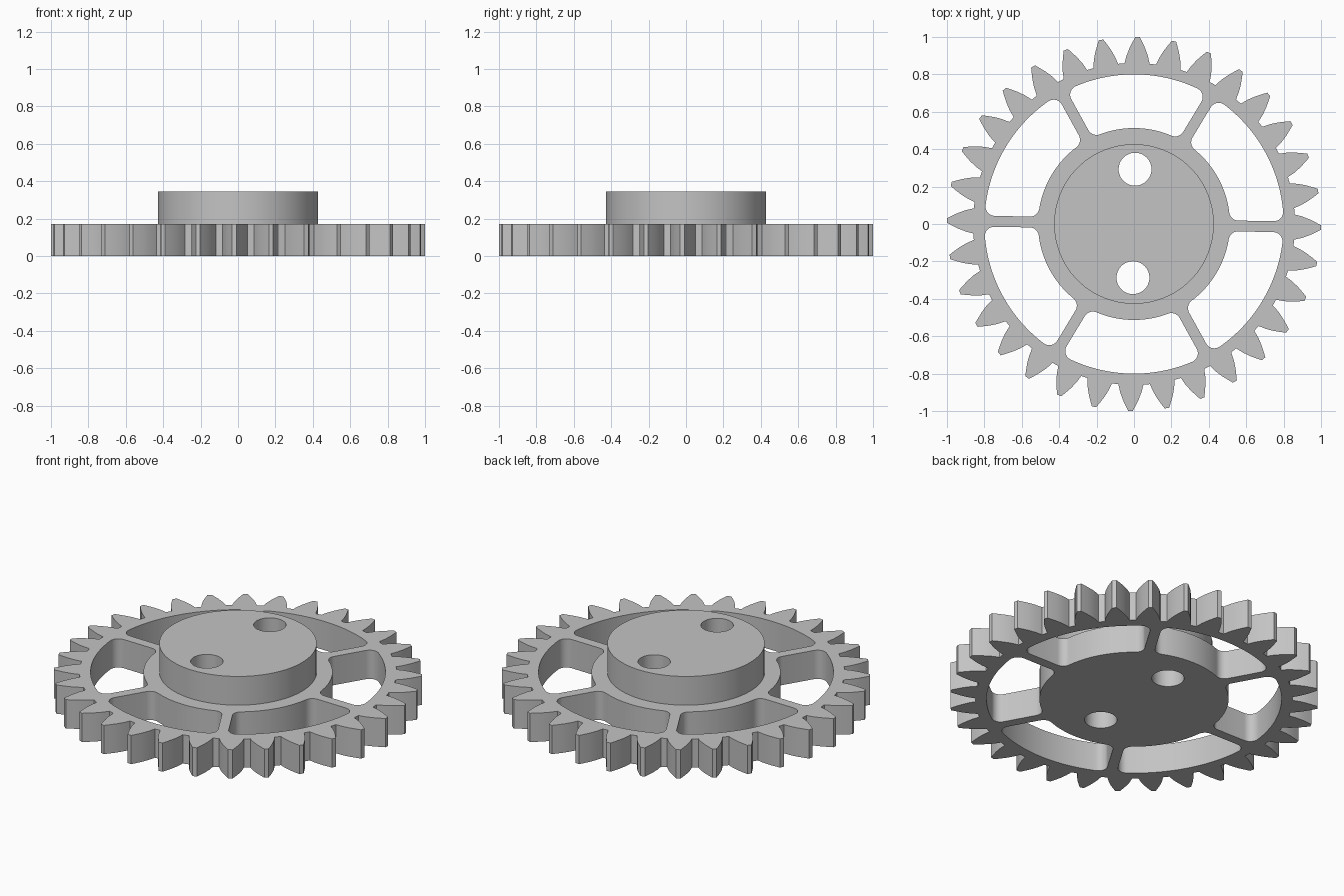
import bpy, bmesh
from math import sin, cos, pi, radians, atan2, asin, hypot

cube = bpy.data.objects.get("Cube")
if cube:
    bpy.data.objects.remove(cube, do_unlink=True)

TEETH, SPOKES = 32, 6
TURN = radians(-1.1)          # whole wheel is turned slightly
PLATE, TOP = 0.172, 0.344     # plate and hub heights
RIM, WEB, HUB = 0.80, 0.513, 0.427
SPOKE_HALF, FILLET = 0.029, 0.05

grey = bpy.data.materials.new("plain grey")
grey.use_nodes = True
colour = (0.55, 0.55, 0.55, 1)
grey.diffuse_color = colour
grey.node_tree.nodes["Principled BSDF"].inputs["Base Color"].default_value = colour


def arc(cx, cy, r, a, b, n):
    return [(cx + r * cos(a + (b - a) * i / n), cy + r * sin(a + (b - a) * i / n))
            for i in range(n + 1)]


def rotate(points, a):
    return [(x * cos(a) - y * sin(a), x * sin(a) + y * cos(a)) for x, y in points]


def circle(cx, cy, r, n):
    return arc(cx, cy, r, 0, 2 * pi, n)[:-1]


def gear_outline():
    flank = [(0.858, 0.067), (0.90, 0.057), (0.94, 0.042), (0.975, 0.025), (1.0, 0.012)]
    tooth = [(r, -w) for r, w in flank] + [(r, w) for r, w in reversed(flank)]
    return [p for i in range(TEETH) for p in rotate(tooth, TURN + 2 * pi * i / TEETH)]


def window_outline():
    # Half of a rounded window above a spoke lying on +x, then mirrored
    mid, cy = pi / SPOKES, SPOKE_HALF + FILLET
    r_in, r_out = WEB + FILLET, RIM - FILLET
    a_in, a_out = asin(cy / r_in), asin(cy / r_out)
    half = arc(0, 0, WEB, mid, a_in, 12)
    half += arc(r_in * cos(a_in), cy, FILLET, a_in + pi, 1.5 * pi, 8)[1:]
    half += arc(r_out * cos(a_out), cy, FILLET, -pi / 2, a_out, 8)
    half += arc(0, 0, RIM, a_out, mid, 14)[1:]
    other = [(hypot(x, y), 2 * mid - atan2(y, x)) for x, y in reversed(half[1:-1])]
    return half + [(r * cos(a), r * sin(a)) for r, a in other]


def plate(name, outlines, z0, z1, open_bottom=False):
    # Flat filled outline with holes, extruded to a solid
    curve = bpy.data.curves.new(name, 'CURVE')
    curve.dimensions = '2D'
    curve.fill_mode = 'BOTH'
    curve.extrude = (z1 - z0) / 2
    for points in outlines:
        spline = curve.splines.new('POLY')
        spline.points.add(len(points) - 1)
        for p, (x, y) in zip(spline.points, points):
            p.co = (x, y, 0, 1)
        spline.use_cyclic_u = True
    source = bpy.data.objects.new(name + " outline", curve)
    bpy.context.scene.collection.objects.link(source)
    bpy.context.view_layer.update()
    graph = bpy.context.evaluated_depsgraph_get()
    mesh = bpy.data.meshes.new_from_object(source.evaluated_get(graph))
    bpy.data.objects.remove(source, do_unlink=True)

    bm = bmesh.new()
    bm.from_mesh(mesh)
    bmesh.ops.remove_doubles(bm, verts=bm.verts, dist=0.0001)
    bmesh.ops.translate(bm, verts=bm.verts, vec=(0, 0, (z0 + z1) / 2))
    bmesh.ops.recalc_face_normals(bm, faces=bm.faces)
    if open_bottom:
        hidden = [f for f in bm.faces if all(v.co.z < z0 + 0.001 for v in f.verts)]
        bmesh.ops.delete(bm, geom=hidden, context='FACES')
    bm.to_mesh(mesh)
    bm.free()
    mesh.materials.clear()
    mesh.materials.append(grey)
    ob = bpy.data.objects.new(name, mesh)
    bpy.context.scene.collection.objects.link(ob)
    bpy.ops.object.select_all(action='DESELECT')
    ob.select_set(True)
    bpy.context.view_layer.objects.active = ob
    bpy.ops.object.shade_smooth_by_angle(angle=radians(25))
    return ob


# Two pin holes through the hub and plate
holes = [rotate(circle(0, y, 0.088, 40), TURN) for y in (0.293, -0.287)]

# Toothed wheel with six windows between the spokes
windows = [rotate(window_outline(), TURN + 2 * pi * i / SPOKES) for i in range(SPOKES)]
plate("gear_wheel", [gear_outline()] + windows + holes, 0, PLATE)

# Raised round hub
plate("hub", [circle(0, 0, HUB, 96)] + holes, PLATE, TOP, open_bottom=True)
